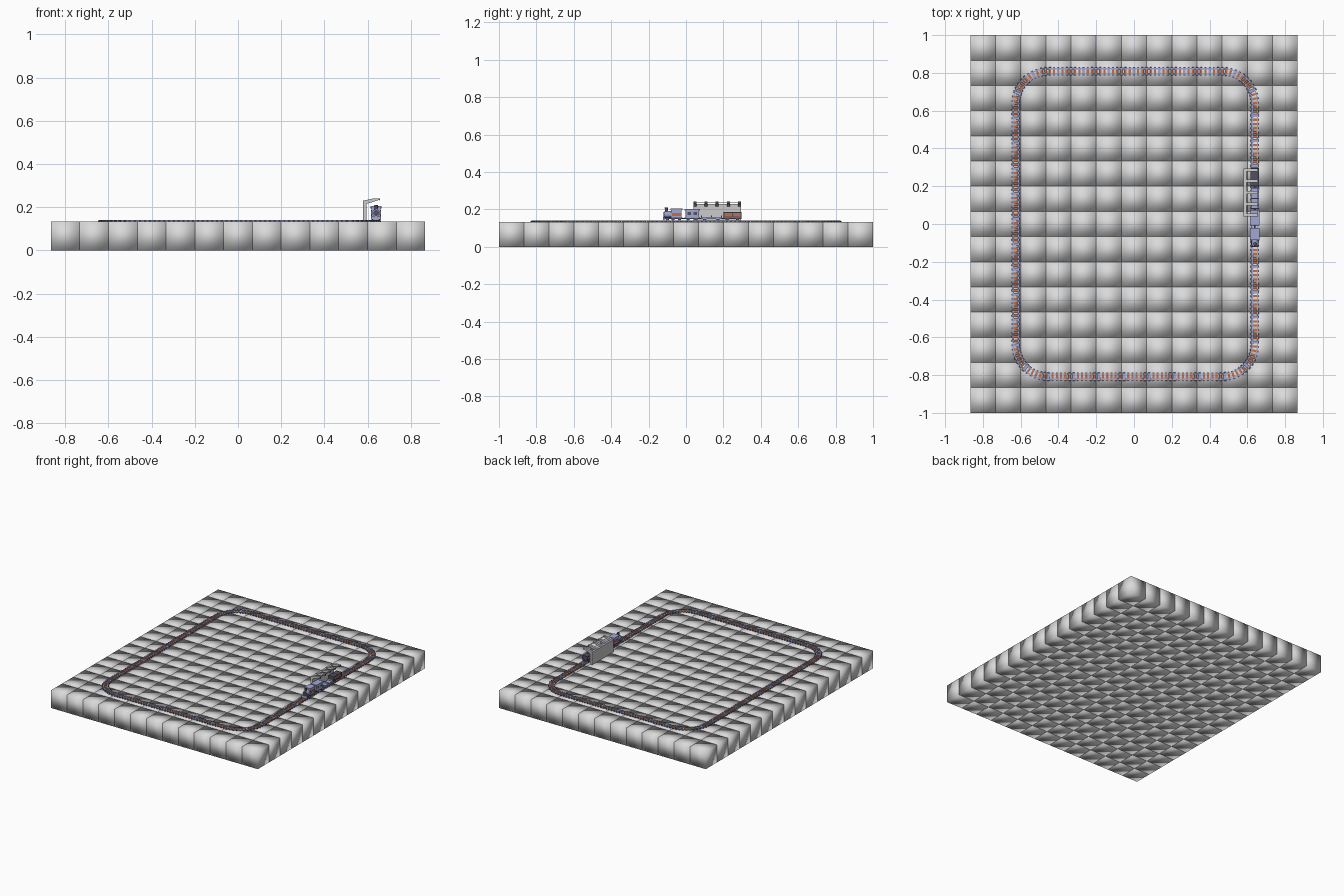
import bpy, bmesh, math
from mathutils import Matrix, Vector

cube = bpy.data.objects.get("Cube")
if cube:
    bpy.data.objects.remove(cube, do_unlink=True)


def material(name, r, g, b):
    m = bpy.data.materials.new(name)
    m.use_nodes = True
    m.diffuse_color = (r, g, b, 1)
    m.node_tree.nodes["Principled BSDF"].inputs["Base Color"].default_value = (r, g, b, 1)
    return m


STONE = material("stone grey", .7, .7, .7)
WALL = material("wall grey", .6, .6, .6)
WOOD = material("orange wood", .55, .15, .06)
METAL = material("violet metal", .36, .39, .65)
DARK = material("dark metal", .08, .08, .13)

BLOCK = 2 / 15
TRACK_X = .64
BODY = .046


def finish(name, bm, mat, smooth=False):
    bmesh.ops.recalc_face_normals(bm, faces=bm.faces)
    mesh = bpy.data.meshes.new(name)
    bm.to_mesh(mesh)
    bm.free()
    mesh.materials.append(mat)
    if smooth:
        mesh.polygons.foreach_set("use_smooth", [True] * len(mesh.polygons))
    ob = bpy.data.objects.new(name, mesh)
    bpy.context.collection.objects.link(ob)
    return ob


def add_box(bm, centre, size, turn=0):
    mat = Matrix.Translation(centre) @ Matrix.Rotation(turn, 4, "Z") @ Matrix.Diagonal((*size, 1))
    bmesh.ops.create_cube(bm, size=1, matrix=mat)


def box(name, mat, x, y, z):
    """Box from (low, high) pairs."""
    bm = bmesh.new()
    spans = (x, y, z)
    add_box(bm, [(a + b) / 2 for a, b in spans], [b - a for a, b in spans])
    return finish(name, bm, mat)


def car_box(name, mat, width, y, z):
    return box(name, mat, (TRACK_X - width / 2, TRACK_X + width / 2), y, z)


def cylinder(name, mat, centre, radius, length, axis, tip=None):
    bm = bmesh.new()
    turn = {"X": Matrix.Rotation(math.pi / 2, 4, "Y"),
            "Y": Matrix.Rotation(math.pi / 2, 4, "X"), "Z": Matrix()}[axis]
    bmesh.ops.create_cone(bm, cap_ends=True, segments=12, radius1=radius,
                          radius2=tip or radius, depth=length,
                          matrix=Matrix.Translation(centre) @ turn)
    return finish(name, bm, mat)


# Ground: separate soft-shaded blocks
bm = bmesh.new()
for i in range(13):
    for j in range(15):
        add_box(bm, ((i - 6) * BLOCK, (j - 7) * BLOCK, BLOCK / 2), (BLOCK,) * 3)
finish("ground_blocks", bm, STONE, smooth=True)

# Track: rounded rectangle sampled by distance
MID_X, HALF_X, HALF_Y, RADIUS = .007, .633, .808, .17
LEGS = (2 * (HALF_Y - RADIUS), 2 * (HALF_X - RADIUS)) * 2
ARC = RADIUS * math.pi / 2
LOOP = sum(LEGS) + 4 * ARC


def track_point(s):
    """Position and heading at distance s, running anticlockwise."""
    pos, heading = Vector((MID_X + HALF_X, RADIUS - HALF_Y)), math.pi / 2
    for leg in LEGS:
        ahead = Vector((math.cos(heading), math.sin(heading)))
        if s <= leg:
            return pos + ahead * s, heading
        s -= leg
        pos = pos + ahead * leg
        side = Vector((-ahead.y, ahead.x))
        if s <= ARC:
            a = s / RADIUS
            return pos + RADIUS * (ahead * math.sin(a) + side * (1 - math.cos(a))), heading + a
        s -= ARC
        pos = pos + RADIUS * (ahead + side)
        heading += math.pi / 2
    return pos, heading


def rail(name, offset):
    bm = bmesh.new()
    rings = []
    for k in range(200):
        p, h = track_point(LOOP * k / 200)
        out = Vector((math.sin(h), -math.cos(h)))
        ring = []
        for w, z in ((-.003, .001), (.003, .001), (.003, .007), (-.003, .007)):
            q = p + out * (offset + w)
            ring.append(bm.verts.new((q.x, q.y, BLOCK + z)))
        rings.append(ring)
    for k, ring in enumerate(rings):
        last = rings[k - 1]
        for c in range(4):
            bm.faces.new((last[c - 1], last[c], ring[c], ring[c - 1]))
    finish(name, bm, METAL)


rail("outer_rail", .014)
rail("inner_rail", -.014)

sleepers, clamps, joints = bmesh.new(), bmesh.new(), bmesh.new()
count = 6 * round(LOOP / BLOCK)
for k in range(count):
    p, h = track_point(LOOP * (k + .5) / count)
    add_box(sleepers, (p.x, p.y, BLOCK + .002), (.011, .042, .004), h)
    out = Vector((math.sin(h), -math.cos(h)))
    for side in (-1, 1):
        q = p + out * side * .019
        add_box(clamps, (q.x, q.y, BLOCK + .003), (.009, .008, .006), h)
    if k % 6 == 0:
        add_box(joints, (p.x, p.y, BLOCK + .003), (.014, .046, .006), h)
finish("sleepers", sleepers, WOOD)
finish("rail_clamps", clamps, DARK)
finish("track_joints", joints, METAL)


# Train
def wheels(name, positions, radius=.009):
    for n, y in enumerate(positions):
        for side in (-1, 1):
            cylinder(f"{name}_wheel_{n}_{side}", DARK,
                     (TRACK_X + side * .017, y, .14 + radius), radius, .006, "X")


# Locomotive, facing the front
car_box("engine_frame", DARK, BODY - .008, (-.118, -.02), (.148, .156))
car_box("engine_bumper", METAL, BODY, (-.122, -.116), (.142, .16))
cylinder("boiler", METAL, (TRACK_X, -.085, .173), .018, .06, "Y")
cylinder("boiler_front", DARK, (TRACK_X, -.117, .173), .014, .006, "Y")
cylinder("chimney", DARK, (TRACK_X, -.105, .196), .006, .026, "Z", .009)
car_box("engine_body", METAL, BODY - .004, (-.08, -.024), (.156, .198))
car_box("engine_band", WOOD, BODY, (-.076, -.028), (.165, .182))
car_box("engine_roof", METAL, BODY + .004, (-.084, -.02), (.198, .205))
wheels("engine", (-.1, -.07, -.035))

# Covered car
car_box("coach_frame", DARK, BODY - .008, (-.008, .074), (.148, .156))
car_box("coach_body", METAL, BODY - .004, (-.003, .069), (.154, .194))
car_box("coach_roof", METAL, BODY + .004, (-.008, .074), (.194, .203))
for side in (-1, 1):
    x = TRACK_X + side * (BODY - .004) / 2
    for y in (.008, .04):
        box(f"coach_window_{side}_{y}", DARK, (x - .001, x + .001), (y, y + .018), (.17, .186))
wheels("coach", (.012, .054))

# Flat car with end boards
car_box("flatcar_bed", METAL, BODY - .004, (.08, .192), (.148, .157))
for y in (.08, .133, .187):
    car_box(f"flatcar_board_{y}", METAL, BODY - .006, (y, y + .005), (.157, .168))
wheels("flatcar", (.1, .17))

# Open wooden wagon
car_box("wagon_frame", DARK, BODY - .008, (.198, .298), (.148, .156))
car_box("wagon_body", WOOD, BODY - .004, (.202, .295), (.155, .184))
for z in (.156, .18):
    car_box(f"wagon_trim_{z}", DARK, BODY, (.2, .297), (z, z + .005))
for y in (.2, .246, .291):
    car_box(f"wagon_post_{y}", DARK, BODY, (y, y + .005), (.156, .186))
wheels("wagon", (.22, .275))

# Couplings between the cars
for y in (-.014, .077, .195):
    car_box(f"coupling_{y}", DARK, .008, (y - .008, y + .008), (.149, .154))

# Station: back wall with open canopy
box("station_wall", WALL, (.58, .596), (.04, .295), (BLOCK, .228))
for n in range(5):
    y = .047 + n * .06
    bm = bmesh.new()
    profile = [(.58, .215), (.596, .215), (.655, .234), (.655, .241), (.63, .241), (.58, .23)]
    face = bm.faces.new([bm.verts.new((x, y - .008, z)) for x, z in profile])
    moved = bmesh.ops.extrude_face_region(bm, geom=[face])["geom"]
    bmesh.ops.translate(bm, vec=(0, .016, 0),
                        verts=[v for v in moved if isinstance(v, bmesh.types.BMVert)])
    finish(f"canopy_arm_{n}", bm, WALL)
    box(f"canopy_arm_end_{n}", DARK, (.655, .657), (y - .008, y + .008), (.23, .241))
box("canopy_front_beam", WALL, (.65, .655), (.04, .295), (.236, .24))
